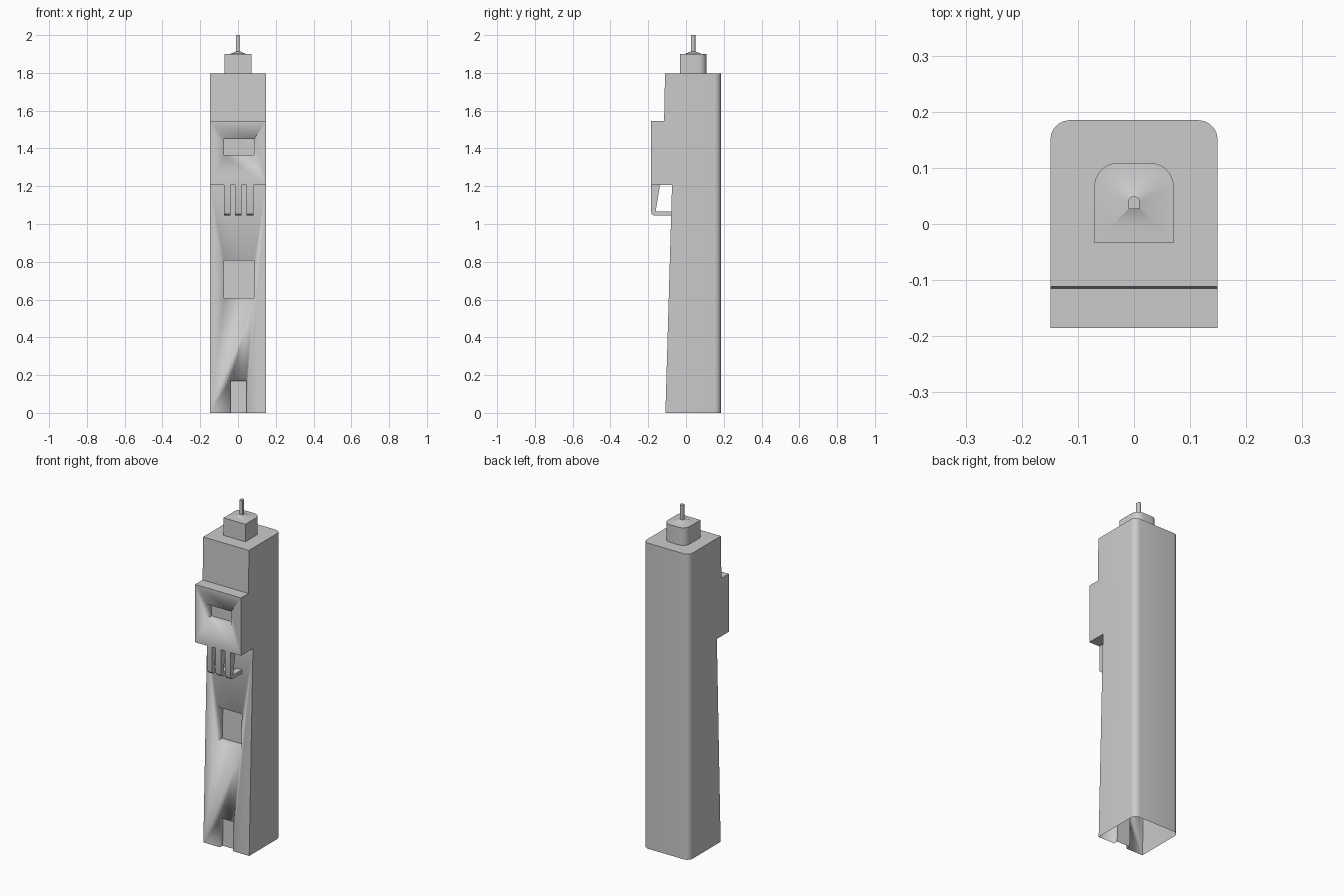
import bpy, bmesh, math

if "Cube" in bpy.data.objects:
    bpy.data.objects.remove(bpy.data.objects["Cube"])

HALF = 0.149


def finish(bm, name, angle=35):
    bmesh.ops.recalc_face_normals(bm, faces=bm.faces)
    mesh = bpy.data.meshes.new(name)
    bm.to_mesh(mesh)
    bm.free()
    obj = bpy.data.objects.new(name, mesh)
    bpy.context.collection.objects.link(obj)
    activate(obj)
    bpy.ops.object.shade_smooth_by_angle(angle=math.radians(angle))
    return obj


def activate(obj):
    bpy.ops.object.select_all(action='DESELECT')
    obj.select_set(True)
    bpy.context.view_layer.objects.active = obj


def prism(profile, x0, x1):
    """Side profile (y, z) extruded along x."""
    bm = bmesh.new()
    a = [bm.verts.new((x0, y, z)) for y, z in profile]
    b = [bm.verts.new((x1, y, z)) for y, z in profile]
    bm.faces.new(a)
    bm.faces.new(b[::-1])
    n = len(a)
    for i in range(n):
        j = (i + 1) % n
        bm.faces.new((a[i], b[i], b[j], a[j]))
    return bm


def ring(bm, w, y0, y1, r, z, seg=5):
    """Plan outline with square front and rounded back corners."""
    pts = [(-w, y0), (w, y0)]
    for cx, start in ((w - r, 0), (r - w, 90)):
        for i in range(seg + 1):
            t = math.radians(start + 90 * i / seg)
            pts.append((cx + r * math.cos(t), y1 - r + r * math.sin(t)))
    return [bm.verts.new((x, y, z)) for x, y in pts]


def front(z):
    return -0.109 + 0.029 * z


# Tower shaft with overhanging upper block
bm = prism([(front(0), 0), (front(1.206), 1.206), (-0.185, 1.206), (-0.185, 1.546),
            (-0.116, 1.546), (-0.111, 1.797), (0.185, 1.797), (0.185, 0)], -HALF, HALF)
corners = [e for e in bm.edges
           if all(v.co.y > 0.18 for v in e.verts)
           and abs(e.verts[0].co.z - e.verts[1].co.z) > 1]
bmesh.ops.bevel(bm, geom=corners, offset=0.034, segments=5, profile=0.5, affect='EDGES')
tower = finish(bm, "tower")

# Recesses: upper window, lower window, door
for name, x0, x1, z0, z1, face, depth in (
        ("upper_window", -0.073, 0.085, 1.365, 1.449, lambda z: -0.185, 0.045),
        ("lower_window", -0.073, 0.085, 0.608, 0.808, front, 0.05),
        ("door", -0.041, 0.044, -0.05, 0.17, front, 0.025)):
    cutter = finish(prism([(face(z0) - 0.05, z0), (face(z0) + depth, z0),
                           (face(z1) + depth, z1), (face(z1) - 0.05, z1)], x0, x1),
                    name + "_cutter")
    cutter.hide_render = True
    activate(tower)
    mod = tower.modifiers.new(name, 'BOOLEAN')
    mod.operation = 'DIFFERENCE'
    mod.solver = 'EXACT'
    mod.object = cutter
    bpy.ops.object.modifier_apply(modifier=mod.name)
    bpy.data.objects.remove(cutter)

# Open underside
bm = bmesh.new()
bm.from_mesh(tower.data)
bmesh.ops.delete(bm, geom=[f for f in bm.faces if all(v.co.z < 0.001 for v in f.verts)],
                 context='FACES')
bm.to_mesh(tower.data)
bm.free()

# Three hooked brackets under the overhang
for i, (x0, x1) in enumerate(((-0.073, -0.041), (-0.017, 0.018), (0.044, 0.081))):
    finish(prism([(-0.185, 1.206), (-0.185, 1.068), (-0.181, 1.053), (-0.170, 1.044),
                  (-0.076, 1.044), (-0.076, 1.065), (-0.161, 1.065), (-0.138, 1.206)],
                 x0, x1), "bracket_%d" % (i + 1))

# Roof box, low hipped cap and mast
bm = bmesh.new()
levels = [(0.071, -0.033, 0.109, 0.042, 1.797), (0.071, -0.033, 0.109, 0.042, 1.9),
          (0.041, -0.004, 0.080, 0.025, 1.901), (0.010, 0.027, 0.049, 0.008, 1.914),
          (0.010, 0.027, 0.049, 0.008, 2.0)]
rings = [ring(bm, *lv) for lv in levels]
for a, b in zip(rings, rings[1:]):
    for i in range(len(a)):
        j = (i + 1) % len(a)
        bm.faces.new((a[i], a[j], b[j], b[i]))
bm.faces.new(rings[-1])
finish(bm, "roof_box_and_mast", 25)
